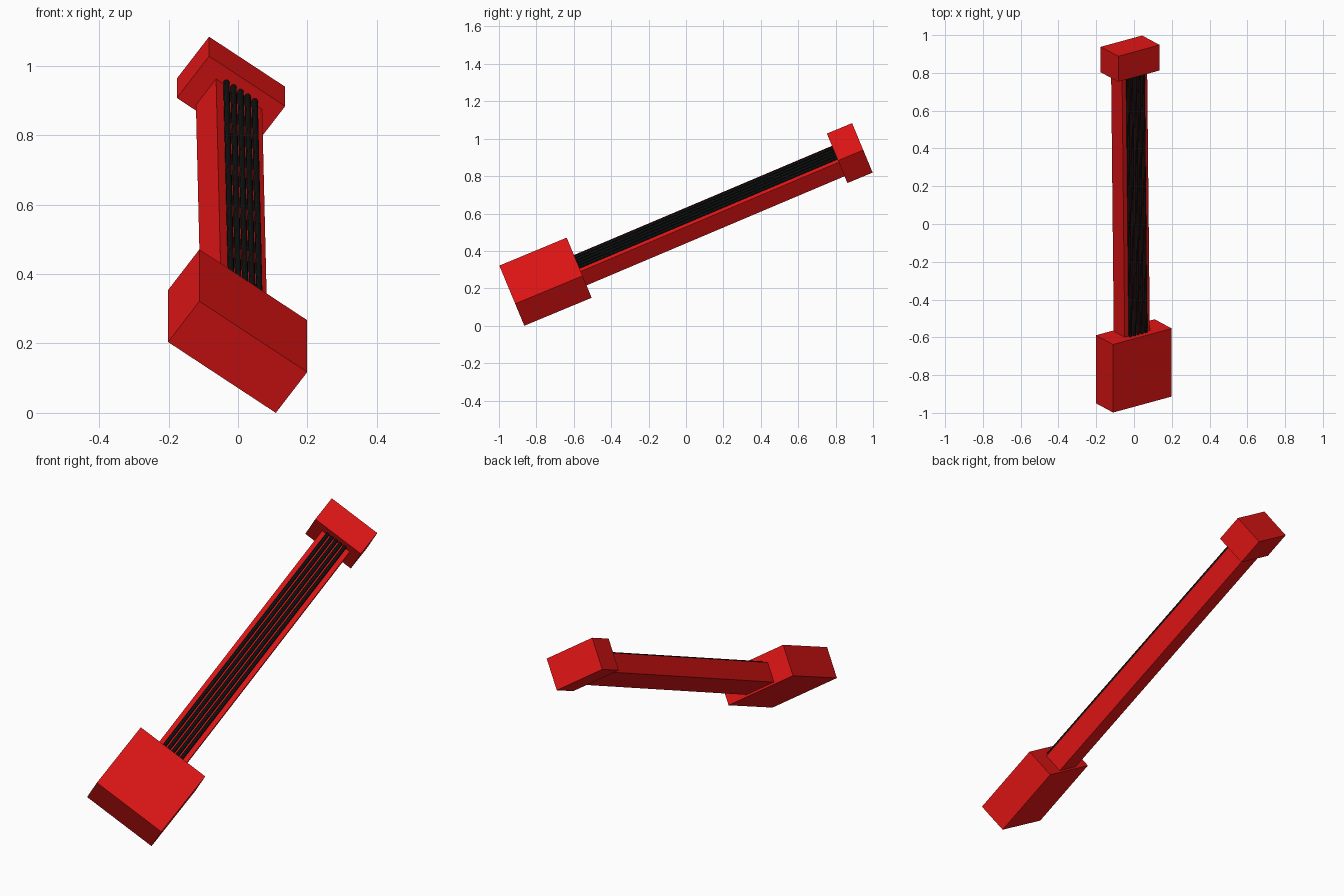
import bpy, math
from mathutils import Matrix, Vector

if "Cube" in bpy.data.objects:
    bpy.data.objects.remove(bpy.data.objects["Cube"])

# Local frame: a = across, b = along the length, c = out of the string face
pitch, roll = math.radians(22.55), math.radians(35.45)
R = Matrix.Rotation(pitch, 4, 'X') @ Matrix.Rotation(roll, 4, 'Y')
FRAME = Matrix.Translation((-0.111, -0.998, 0.3215)) @ R


def material(name, rgb):
    m = bpy.data.materials.new(name)
    m.diffuse_color = (*rgb, 1)
    m.use_nodes = True
    m.node_tree.nodes["Principled BSDF"].inputs["Base Color"].default_value = m.diffuse_color
    return m


red = material("red", (0.8, 0.008, 0.008))
black = material("black", (0.005, 0.006, 0.006))


def box(name, lo, hi, tilt=0.0):
    lo, hi = Vector(lo), Vector(hi)
    bpy.ops.mesh.primitive_cube_add(size=1)
    ob = bpy.context.object
    ob.name = name
    ob.data.materials.append(red)
    ob.matrix_world = (FRAME @ Matrix.Translation((lo + hi) / 2)
                       @ Matrix.Rotation(tilt, 4, 'Z')
                       @ Matrix.Diagonal((*(hi - lo), 1)))
    return ob


# Body, head and the slightly skewed neck between them
TILT = 0.0115
box("body", (0, 0, -0.156), (0.381, 0.39, 0))
box("head", (0.034, 1.888, -0.160), (0.303, 2.034, 0))
box("neck", (0.1, 0.36, -0.146), (0.263, 1.93, -0.046), TILT)

# Five strings lying on the neck
for i in range(5):
    bpy.ops.mesh.primitive_cylinder_add(vertices=12, radius=0.009, depth=1.54)
    s = bpy.context.object
    s.name = f"string_{i + 1}"
    s.data.materials.append(black)
    s.matrix_world = (FRAME @ Matrix.Translation((0.181 + (i - 2) * 0.025, 1.14, -0.038))
                      @ Matrix.Rotation(TILT, 4, 'Z') @ Matrix.Rotation(math.pi / 2, 4, 'X'))
    bpy.ops.object.shade_smooth_by_angle()
